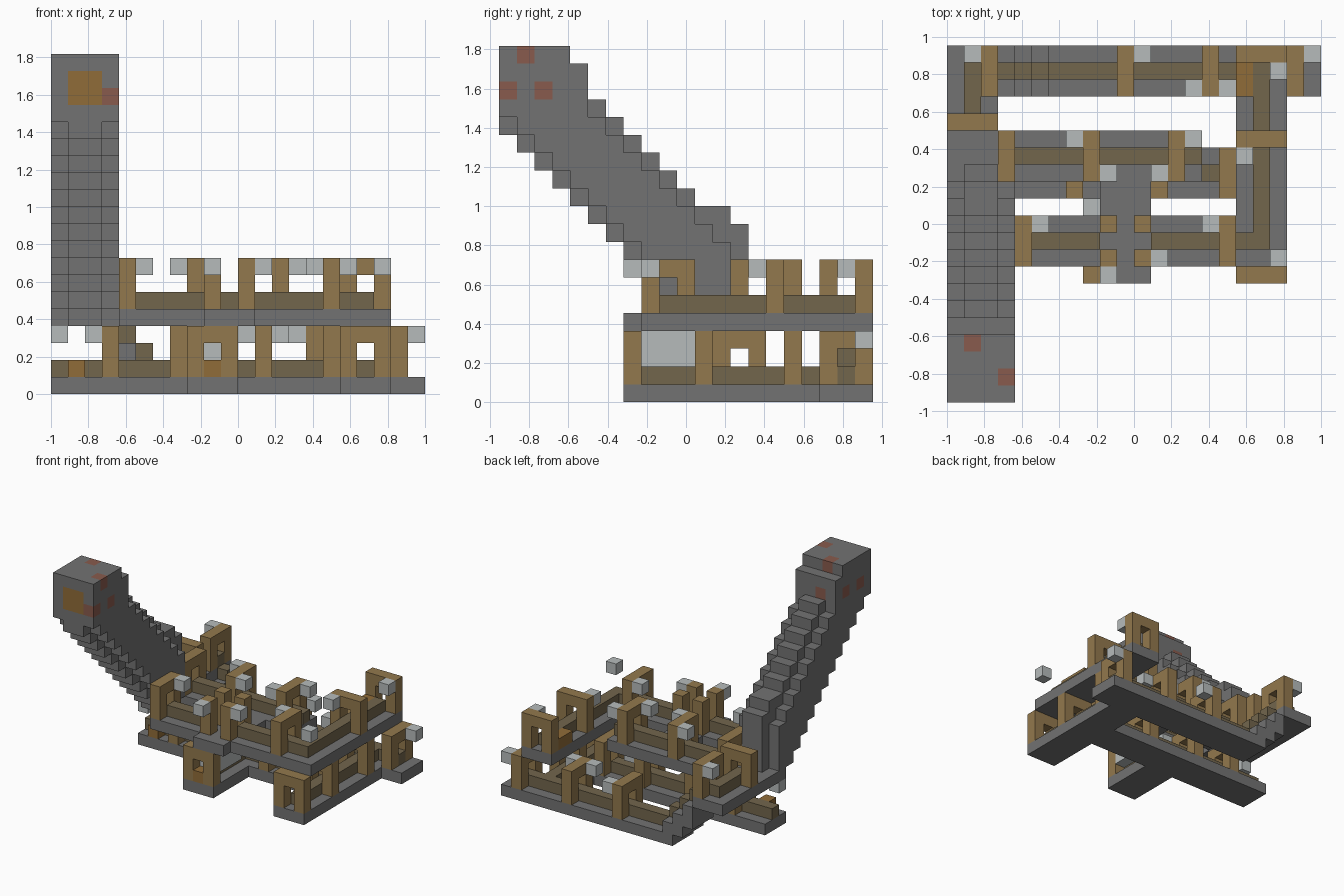
import bpy, bmesh
from mathutils import Vector

cube = bpy.data.objects.get("Cube")
if cube:
    bpy.data.objects.remove(cube)

U = 1 / 11                                  # one block
ORIGIN = Vector((-1, -10.5 * U, 0))


def material(name, rgb):
    m = bpy.data.materials.new(name)
    m.use_nodes = True
    m.diffuse_color = (*rgb, 1)
    bsdf = next(n for n in m.node_tree.nodes if n.type == 'BSDF_PRINCIPLED')
    bsdf.inputs["Base Color"].default_value = (*rgb, 1)
    bsdf.inputs["Roughness"].default_value = 0.9
    return m


STONE = material("grey stone", (0.17, 0.17, 0.17))
WOOD = material("brown wood", (0.29, 0.19, 0.075))
TRACK = material("dark track", (0.17, 0.133, 0.073))
WEB = material("pale web", (0.47, 0.5, 0.5))
RED = material("dull red", (0.25, 0.105, 0.075))
AMBER = material("amber", (0.28, 0.15, 0.04))

AXES = [Vector(v) for v in ((1, 0, 0), (0, 1, 0), (0, 0, 1))]


def box(x, y, z):
    """Block cells in inclusive ranges; a single number means one block."""
    r = [range(a, a + 1) if isinstance(a, int) else range(a[0], a[1] + 1) for a in (x, y, z)]
    return {(i, j, k) for i in r[0] for j in r[1] for k in r[2]}


def build(name, cells, mat, special=None):
    """Make one object from the outer faces of a set of blocks."""
    special = special or {}
    bm = bmesh.new()
    mats = [mat] + sorted(set(special.values()), key=lambda m: m.name)
    for c in sorted(cells):
        mid = Vector(c) + Vector((0.5, 0.5, 0.5))
        for a in range(3):
            for s in (-1, 1):
                n = AXES[a] * s
                if tuple(int(v) for v in Vector(c) + n) in cells:
                    continue
                p, q = AXES[(a + 1) % 3] / 2, AXES[(a + 2) % 3] / 2 * s
                o = mid + n / 2
                corners = (o - p - q, o + p - q, o + p + q, o - p + q)
                f = bm.faces.new([bm.verts.new(ORIGIN + v * U) for v in corners])
                f.material_index = mats.index(special.get(c, mat))
    bmesh.ops.remove_doubles(bm, verts=bm.verts, dist=U / 100)
    mesh = bpy.data.meshes.new(name)
    bm.to_mesh(mesh)
    bm.free()
    for m in mats:
        mesh.materials.append(m)
    bpy.context.collection.objects.link(bpy.data.objects.new(name, mesh))


def arch(name, x, y, floor):
    """Two posts and a lintel across a passage; the tuple axis is the span."""
    cells = box(x, y, floor + 3)
    for end in (0, 1):
        px = x[end] if isinstance(x, tuple) else x
        py = y[end] if isinstance(y, tuple) else y
        cells |= box(px, py, (floor + 1, floor + 2))
    build(name, cells, WOOD)


LOW, HIGH = 0, 4

# Floors
build("lower_floor", box((6, 21), (18, 20), LOW) | box((0, 16), (12, 14), LOW)
      | box((17, 19), (7, 17), LOW) | box((8, 10), (7, 11), LOW), STONE)
build("upper_floor", box((0, 2), (12, 20), HIGH) | box((3, 14), (13, 15), HIGH)
      | box((4, 16), (8, 10), HIGH) | box((9, 11), (7, 13), HIGH)
      | box((17, 19), (8, 20), HIGH), STONE)

# Steps between the two floors, with track on top
steps, step_track = set(), set()
for i in range(3):
    steps |= box(5 - i, (18, 20), (i, i + 1))
    step_track |= box(5 - i, 19, i + 2)
build("connecting_steps", steps, STONE)
build("step_track", step_track, TRACK)

# Tracks
build("lower_track", box((6, 20), 19, 1) | box((0, 15), 13, 1)
      | box(18, (8, 18), 1) | box(9, (8, 12), 1), TRACK)
build("upper_track", box((4, 14), 14, 5) | box((5, 8), 9, 5) | box((12, 17), 9, 5)
      | box(18, (9, 19), 5) | box(1, (16, 19), 5) | box(2, 19, 5), TRACK)
build("amber_blocks", box(9, 7, 1) | box(1, 12, 1) | box(17, (18, 19), 5), AMBER)

# Arches across the passages
for x in (10, 15, 20):
    arch("lower_back_arch", x, (18, 20), LOW)
for x in (3, 7, 12, 16):
    arch("lower_middle_arch", x, (12, 14), LOW)
for y in (7, 11, 16):
    arch("lower_side_arch", (17, 19), y, LOW)
arch("lower_front_arch", (8, 10), 7, LOW)
for x in (3, 8, 13):
    arch("upper_middle_arch", x, (13, 15), HIGH)
for x in (4, 16):
    arch("upper_front_arch", x, (8, 10), HIGH)
for y in (15, 20):
    arch("upper_side_arch", (17, 19), y, HIGH)
arch("upper_corner_arch", (0, 2), 16, HIGH)
arch("upper_back_arch", 2, (18, 20), HIGH)

# Pillars at the upper crossing
pillars = set()
for x in (9, 11):
    for y in (8, 10):
        pillars |= box(x, y, (5, 7))
build("crossing_pillars", pillars, WOOD)

# Webs beside the arches, and the filled lower crossing
webs = set()
for x, y in ((0, 12), (2, 12), (13, 14), (8, 11), (11, 20), (21, 20), (14, 18), (16, 18)):
    webs |= box(x, y, 3)
for x, y in ((1, 20), (5, 10), (7, 15), (9, 7), (9, 13), (12, 13), (12, 8),
             (14, 15), (15, 10), (17, 14), (19, 8), (19, 19)):
    webs |= box(x, y, 7)
build("webs", webs, WEB)
build("crossing_web", box((8, 10), (8, 10), (2, 3)), WEB)

# Sloping shaft: the two middle columns stand out above and below the sides
shaft = box((0, 3), (0, 3), (16, 19)) | box((0, 3), 4, (12, 18))
for y in range(14):
    ridge = 22 - y if y < 12 else 23 - y
    shaft |= box((1, 2), y, (max(15 - y, 4), min(ridge, 20 if y < 4 else 19) - 1))
    if y < 13:
        for x in (0, 3):
            shaft |= box(x, y, (max(16 - y, 5), min(21 - y, 20) - 1))

# Coloured blocks on the shaft head
marks = {c: RED for c in ((3, 0, 17), (3, 2, 17), (3, 1, 19), (1, 3, 19),
                          (0, 3, 17), (0, 1, 17), (1, 4, 17))}
marks.update({c: AMBER for c in box((1, 2), 0, (17, 18))})
build("sloping_shaft", shaft, STONE, marks)
